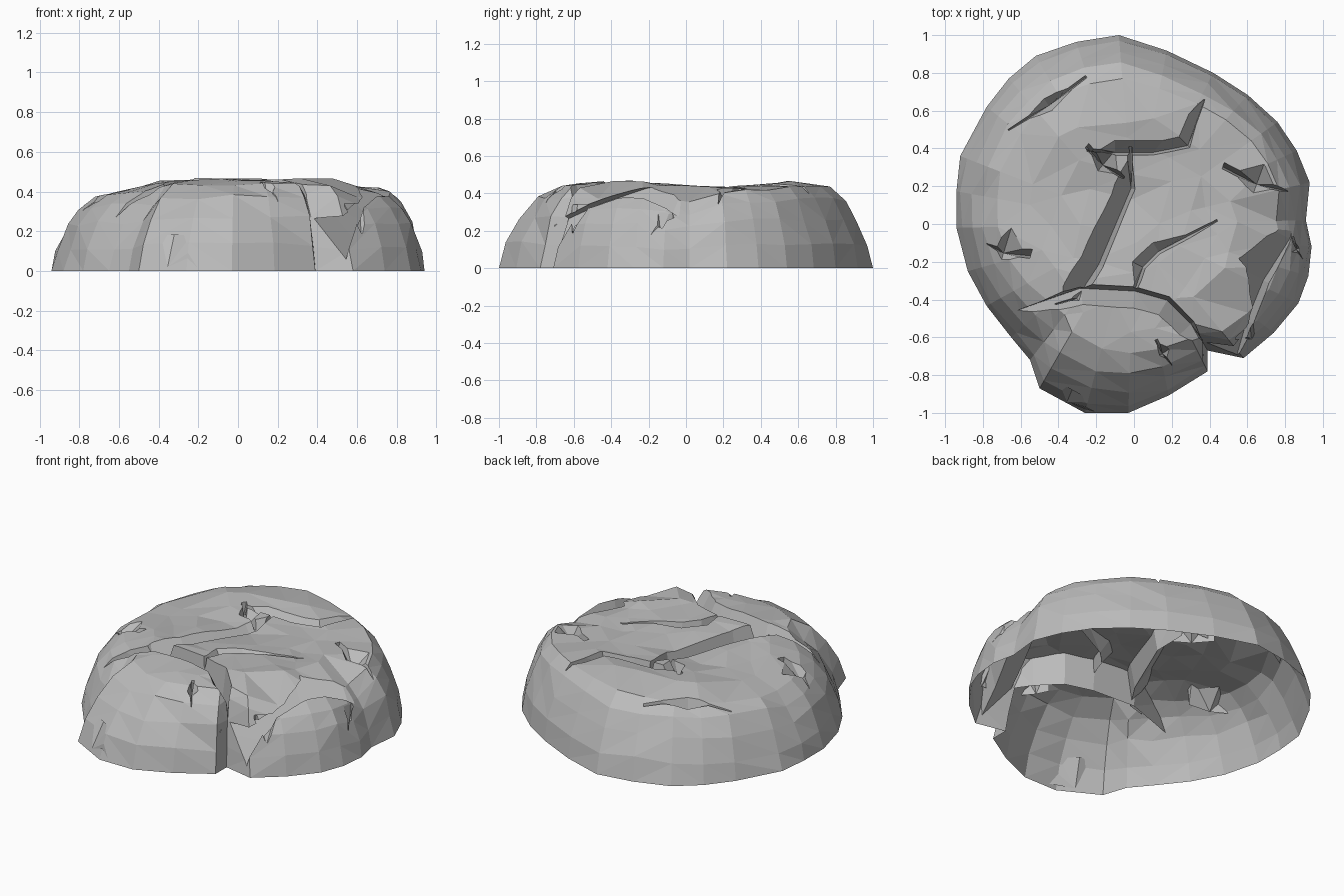
import bpy, bmesh, math, random
from mathutils import Vector
from mathutils.geometry import delaunay_2d_cdt

random.seed(4)
cube = bpy.data.objects.get("Cube")
if cube:
    bpy.data.objects.remove(cube)

stone = bpy.data.materials.new("grey stone")
stone.use_nodes = True
grey = (0.5, 0.5, 0.5, 1)
stone.diffuse_color = grey
bsdf = next(n for n in stone.node_tree.nodes if n.type == 'BSDF_PRINCIPLED')
bsdf.inputs["Base Color"].default_value = grey


def make_object(name, bm):
    bmesh.ops.recalc_face_normals(bm, faces=bm.faces)
    mesh = bpy.data.meshes.new(name)
    bm.to_mesh(mesh)
    bm.free()
    obj = bpy.data.objects.new(name, mesh)
    bpy.context.scene.collection.objects.link(obj)
    return obj


# Ground outline of the boulder, with a step at the front crevice
corners = [Vector(p) for p in (
    (-.08, 1), (.42, .8), (.76, .54), (.93, .22), (.91, .02), (.94, -.12),
    (.87, -.42), (.58, -.71), (.39, -.67), (.39, -.78), (-.03, -1),
    (-.26, -1), (-.5, -.87), (-.55, -.72), (-.65, -.6), (-.88, -.25),
    (-.94, -.02), (-.92, .36), (-.78, .62), (-.52, .89))]

# Long sides gain a slightly bulged midpoint
outline = []
for a, b in zip(corners, corners[1:] + corners[:1]):
    outline.append(a)
    if (b - a).length > .3:
        middle = (a + b) * .51
        middle.x = max(-.94, middle.x)
        outline.append(middle)
count = len(outline)


def crown(p):
    """Height of the uneven top: dipped middle, low left and right shoulders."""
    h = .425 + .08 * min(abs(p.y - .15), .45) + random.uniform(-.01, .01)
    if p.x < -.4:
        h -= .025 + .05 * (-p.x - .4)
    if p.x > .72 + .35 * p.y and p.y < .1:
        h -= .06
    return h


def flank_width(p):
    """Steep on the right, broad at the front left."""
    d = p.normalized()
    front = max(0, d.dot(Vector((-.4, -.92))))
    return 1 - .25 * max(0, d.x) + .5 * front ** 4


# Flank rings: outline scale and share of the crown height
points, heights, edges = [], [], []
for scale, share in ((1, 0), (.97, .28), (.915, .57), (.85, .8), (.77, .94)):
    start = len(points)
    flank = 0 < share < .9
    for i, p in enumerate(outline):
        s = 1 - (1 - scale) * flank_width(p)
        wobble = 0
        if flank:
            s += random.uniform(-.01, .01)
            wobble = random.uniform(-.015, .015)
        points.append(p * s)
        heights.append(share * crown(p * s) + wobble)
        edges.append((start + i, start + (i + 1) % count))

# Irregular facets across the top
for scale, n in ((.57, 20), (.44, 14), (.29, 9), (.12, 4)):
    for k in range(n):
        p = outline[k * count // n] * (scale + random.uniform(-.04, .04))
        points.append(p)
        heights.append(crown(p))

verts, _, tris, originals, _, _ = delaunay_2d_cdt(
    points, edges, [list(range(count))], 1, 1e-5)
bm = bmesh.new()
made = [bm.verts.new((v.x, v.y, heights[o[0]] if o else .4))
        for v, o in zip(verts, originals)]
for t in tris:
    bm.faces.new([made[i] for i in t])
rim = [e for e in bm.edges if e.is_boundary]
bmesh.ops.holes_fill(bm, edges=rim, sides=0)
rock = make_object("cracked_boulder", bm)
cutters = []


def groove(name, path, width, depth, lean=0, surface=.44, drop=0):
    """Wedge-shaped cutter along a path, tapered at both ends, that may fall."""
    path = [Vector(p) for p in path]
    spread = (depth + .08) / depth
    last = len(path) - 1
    bm = bmesh.new()
    rows = []
    for i, p in enumerate(path):
        d = (path[min(i + 1, last)] - path[max(i - 1, 0)]).normalized()
        side = Vector((d.y, -d.x))
        w = width * (.2 if i == 0 or (i == last and not drop) else 1)
        low = surface - depth - drop * (i / last) ** 2
        high = low + depth + .08
        bottom = p + side * w * lean
        right = bottom + (p + side * w - bottom) * spread
        left = bottom + (p - side * w - bottom) * spread
        rows.append([bm.verts.new((*bottom, low)),
                     bm.verts.new((*right, high)),
                     bm.verts.new((*left, high))])
    for a, b in zip(rows, rows[1:]):
        for k in range(3):
            j = (k + 1) % 3
            bm.faces.new((a[k], a[j], b[j], b[k]))
    bm.faces.new(rows[0])
    bm.faces.new(rows[-1])
    bmesh.ops.triangulate(bm, faces=bm.faces)
    cutters.append(make_object(name, bm))


def chip(name, x, y, angle, length, width, surface):
    """Short nick centred on a point."""
    reach = Vector((math.cos(angle), math.sin(angle))) * length / 2
    centre = Vector((x, y))
    groove(name, (centre - reach, centre, centre + reach),
           width, .08, .4, surface)


# Long cracks across the top
groove("centre_crack", ((-.02, .41), (-.05, .2), (-.22, -.2), (-.33, -.37),
                        (-.42, -.42)), .06, .14, -.6)
groove("back_crack", ((-.25, .39), (-.1, .4), (.1, .4), (.27, .43),
                      (.37, .66)), .035, .07, .6)
groove("short_crack", ((-.01, -.38), (.03, -.22), (.12, -.13),
                       (.44, .02)), .03, .06, .6)
groove("front_crack", ((-.72, -.5), (-.28, -.37), (0, -.385), (.16, -.43),
                       (.28, -.55), (.42, -.71)), .05, .17, -.6)
groove("right_crack", ((.88, .14), (.79, -.06), (.65, -.28), (.56, -.5),
                       (.49, -.74)), .065, .12, -.6, .41, .26)

# Small chips
chip("right_gash", .66, .24, -.35, .4, .08, .42)
chip("centre_chip", -.15, .33, -.7, .26, .06, .43)
chip("back_left_chip", -.46, .64, .6, .5, .04, .4)
chip("left_chip", -.68, -.12, -.3, .28, .09, .38)
chip("front_chip", .16, -.68, -1, .16, .03, .42)
chip("corner_chip", .62, -.59, .1, .17, .04, .26)
chip("side_chip", .87, -.13, -1.1, .14, .03, .26)
chip("foot_chip", -.35, -.93, -.4, .32, .03, .1)

# Carve the cracks
for cutter in cutters:
    mod = rock.modifiers.new(cutter.name, 'BOOLEAN')
    mod.operation = 'DIFFERENCE'
    mod.solver = 'EXACT'
    mod.object = cutter
bpy.context.view_layer.update()
carved = bpy.data.meshes.new_from_object(
    rock.evaluated_get(bpy.context.evaluated_depsgraph_get()))
rock.modifiers.clear()
rock.data = carved
for cutter in cutters:
    bpy.data.objects.remove(cutter)

# Open the underside so the boulder is a hollow shell
bm = bmesh.new()
bm.from_mesh(carved)
under = [f for f in bm.faces if all(v.co.z < .001 for v in f.verts)]
bmesh.ops.delete(bm, geom=under, context='FACES')
for f in bm.faces:
    f.smooth = False
    f.material_index = 0
bm.to_mesh(carved)
bm.free()
carved.materials.clear()
carved.materials.append(stone)
